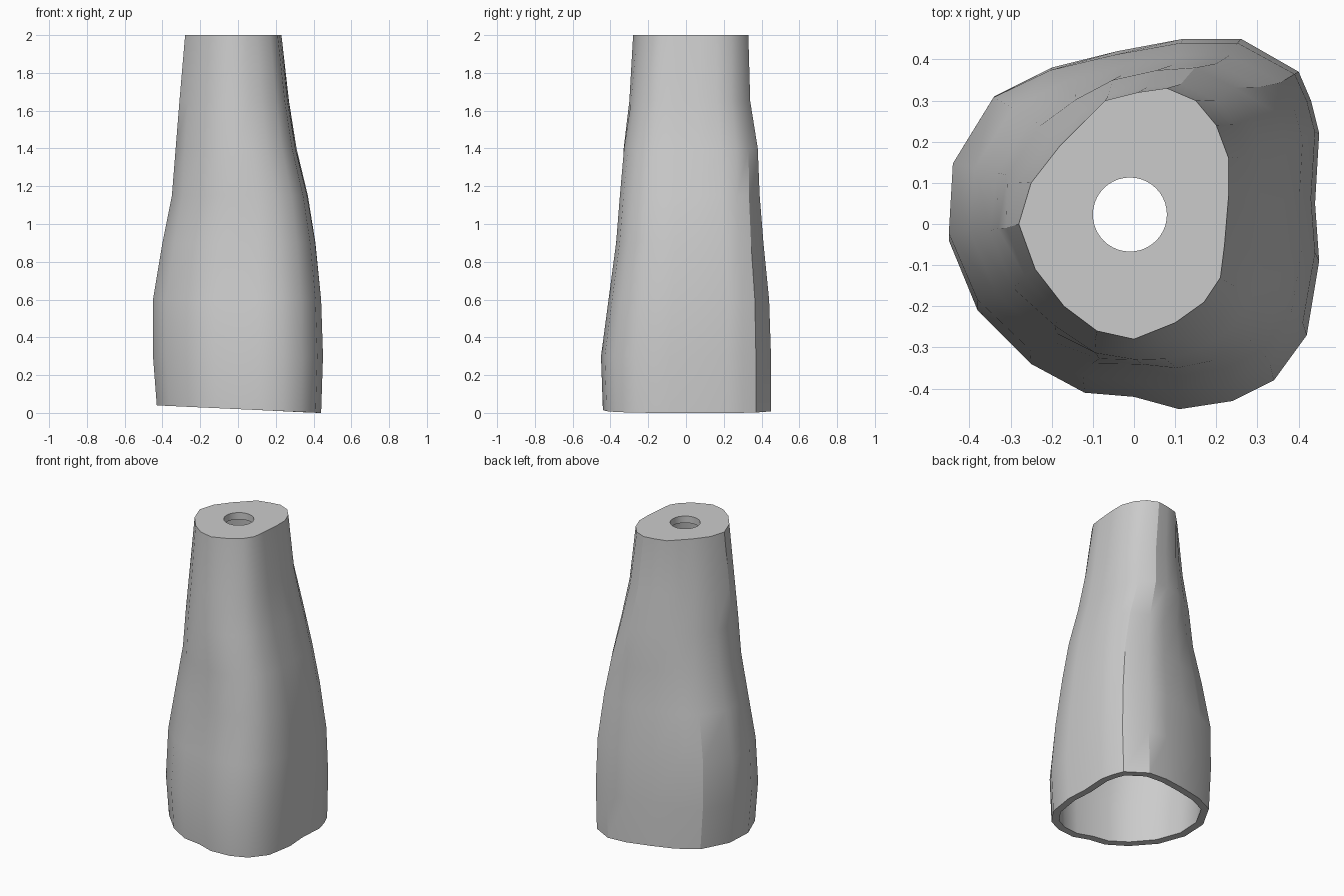
import bpy
import bmesh
import math
from mathutils import Vector

# Remove the default object
default_cube = bpy.data.objects.get("Cube")
if default_cube:
    bpy.data.objects.remove(default_cube, do_unlink=True)

WALL_THICKNESS = 0.045
HOLE_CENTER = Vector((-0.01, 0.023, 2))
HOLE_RADIUS = 0.09
HOLE_SIDES = 40

# Irregular base and top outlines in hundredths, clockwise from the back
base_outline = [(12, 45), (26, 45), (40, 37), (43, 30), (45, 22), (44, 5), (45, -9),
                (42, -27), (34, -38), (24, -43), (11, -45), (0, -42), (-12, -41),
                (-25, -34), (-38, -21), (-45, -4), (-44, 14), (-34, 31), (-20, 38), (-4, 42)]
top_outline = [(1, 32), (8, 33), (15, 30), (20, 24), (23, 16), (23, 7), (22, -5),
               (21, -13), (17, -19), (10, -24), (5, -26), (0, -28), (-9, -26),
               (-17, -20), (-24, -11), (-28, 0), (-25, 10), (-18, 19), (-12, 25), (-7, 30)]

# Silhouette limits: height, right, left, front, back
silhouette = [(0, -.43, .44, -.44, .45), (.3, -.45, .45, -.45, .45),
              (.6, -.45, .44, -.41, .44), (.9, -.4, .41, -.37, .41),
              (1.15, -.35, .37, -.35, .39), (1.4, -.33, .31, -.33, .38),
              (1.65, -.31, .27, -.3, .34), (2, -.28, .23, -.28, .33)]


def remap(value, values, low, high):
    """Stretch a value from the span of a list to a new span."""
    smallest, largest = min(values), max(values)
    return low + (value - smallest) / (largest - smallest) * (high - low)


def section(height, left, right, front, back):
    """Blend the two outlines and fit them inside the silhouette."""
    base_width = silhouette[0][2] - silhouette[0][1]
    top_width = silhouette[-1][2] - silhouette[-1][1]
    blend = (base_width - (right - left)) / (base_width - top_width)
    blend = min(max(blend, 0), 1)
    points = [Vector(a).lerp(Vector(b), blend) for a, b in zip(base_outline, top_outline)]
    xs = [point.x for point in points]
    ys = [point.y for point in points]
    ring = []
    for point in points:
        x = remap(point.x, xs, left, right)
        y = remap(point.y, ys, front, back)
        # The bottom rim is slightly slanted
        z = height if height > 0 else 0.02 - 0.046 * x
        ring.append(Vector((x, y, z)))
    return ring


def make_material(name, color):
    material = bpy.data.materials.new(name)
    material.use_nodes = True
    material.diffuse_color = color
    material.node_tree.nodes["Principled BSDF"].inputs["Base Color"].default_value = color
    return material


# Lofted outer skin
bm = bmesh.new()
rings = [[bm.verts.new(point) for point in section(*row)] for row in silhouette]
count = len(base_outline)
for lower, upper in zip(rings, rings[1:]):
    for i in range(count):
        j = (i + 1) % count
        bm.faces.new((lower[j], lower[i], upper[i], upper[j]))

# Flat top with a round hole
hole = []
for i in range(HOLE_SIDES):
    angle = math.tau * i / HOLE_SIDES
    offset = Vector((math.cos(angle), math.sin(angle), 0)) * HOLE_RADIUS
    hole.append(bm.verts.new(HOLE_CENTER + offset))
hole_edges = [bm.edges.new((hole[i - 1], hole[i])) for i in range(HOLE_SIDES)]
rim_edges = [bm.edges.get((rings[-1][i - 1], rings[-1][i])) for i in range(count)]
bmesh.ops.triangle_fill(bm, edges=rim_edges + hole_edges, use_beauty=True,
                        normal=Vector((0, 0, 1)))
bmesh.ops.recalc_face_normals(bm, faces=bm.faces)
bm.normal_update()
top_face = next(face for face in bm.faces if all(abs(v.co.z - 2) < 0.001 for v in face.verts))
if top_face.normal.z < 0:
    bmesh.ops.reverse_faces(bm, faces=bm.faces)

mesh = bpy.data.meshes.new("hollow_body")
bm.to_mesh(mesh)
bm.free()
body = bpy.data.objects.new("hollow_body", mesh)
bpy.context.collection.objects.link(body)
mesh.materials.append(make_material("plain grey", (0.6, 0.6, 0.6, 1)))

# Wall thickness, open at the bottom
shell = body.modifiers.new("wall", "SOLIDIFY")
shell.thickness = WALL_THICKNESS
shell.offset = -1
shell.use_even_offset = True

# Smooth sides with sharp rims
bpy.ops.object.select_all(action="DESELECT")
body.select_set(True)
bpy.context.view_layer.objects.active = body
bpy.ops.object.modifier_apply(modifier=shell.name)
bpy.ops.object.shade_smooth_by_angle(angle=math.radians(30))
